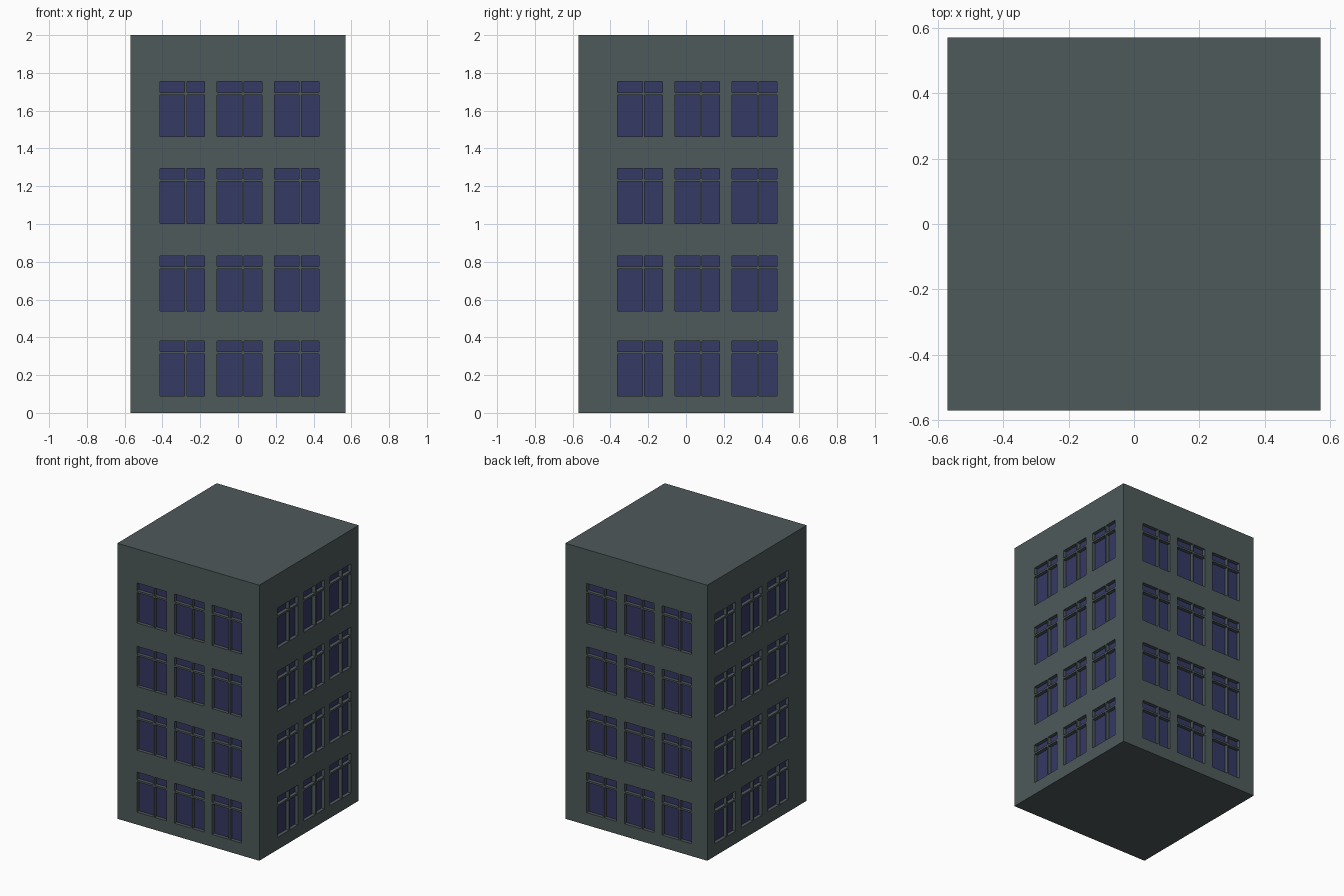
import bpy, bmesh, math
from mathutils import Matrix, Vector

if "Cube" in bpy.data.objects:
    bpy.data.objects.remove(bpy.data.objects["Cube"])

HALF, HEIGHT, DEPTH = 0.57, 2.0, 0.025
ROW_BASES = [0.09, 0.54, 1.003, 1.463]
PITCH = 0.303                          # spacing between window columns
PANE_U = [0, 0.132, 0.143, 0.237]      # left pane, mullion, right pane
PANE_Z = [0, 0.221, 0.234, 0.291]      # lower pane, transom, top light


def material(name, rgb):
    m = bpy.data.materials.new(name)
    m.diffuse_color = (*rgb, 1)
    m.use_nodes = True
    m.node_tree.nodes["Principled BSDF"].inputs["Base Color"].default_value = m.diffuse_color
    return m


wall_mat = material("grey green wall", (0.077, 0.100, 0.103))
glass_mat = material("blue window glass", (0.036, 0.041, 0.125))


def facade(bm, first_u, angle):
    """One wall as a grid of cells; pane cells are pushed inward as glass."""
    rot = Matrix.Rotation(angle, 3, 'Z')
    us = [-HALF] + [first_u + PITCH * c + p for c in range(3) for p in PANE_U] + [HALF]
    zs = [0] + [b + p for b in ROW_BASES for p in PANE_Z] + [HEIGHT]

    def quad(pts, mat):
        f = bm.faces.new([bm.verts.new(rot @ Vector(p)) for p in pts])
        f.material_index = mat

    for i in range(len(us) - 1):
        for j in range(len(zs) - 1):
            a, b, c, d = us[i], us[i + 1], zs[j], zs[j + 1]
            corners = [(a, c), (b, c), (b, d), (a, d)]
            outer = [(u, -HALF, z) for u, z in corners]
            if i % 4 in (1, 3) and j % 4 in (1, 3):
                inner = [(u, -HALF + DEPTH, z) for u, z in corners]
                quad(inner, 1)
                for k in range(4):      # reveals around the pane
                    n = (k + 1) % 4
                    quad([outer[k], outer[n], inner[n], inner[k]], 0)
            else:
                quad(outer, 0)


bm = bmesh.new()
# Front, right, back and left walls, each with its own window offset
for k, first_u in enumerate([-0.414, -0.362, -0.398, -0.482]):
    facade(bm, first_u, k * math.pi / 2)
# Flat roof and underside
for z, s in ((HEIGHT, 1), (0, -1)):
    bm.faces.new([bm.verts.new((x * HALF, s * y * HALF, z))
                  for x, y in ((-1, -1), (1, -1), (1, 1), (-1, 1))])
bmesh.ops.remove_doubles(bm, verts=bm.verts, dist=1e-5)

mesh = bpy.data.meshes.new("apartment_block")
bm.to_mesh(mesh)
bm.free()
mesh.materials.append(wall_mat)
mesh.materials.append(glass_mat)
obj = bpy.data.objects.new("apartment_block", mesh)
bpy.context.collection.objects.link(obj)
